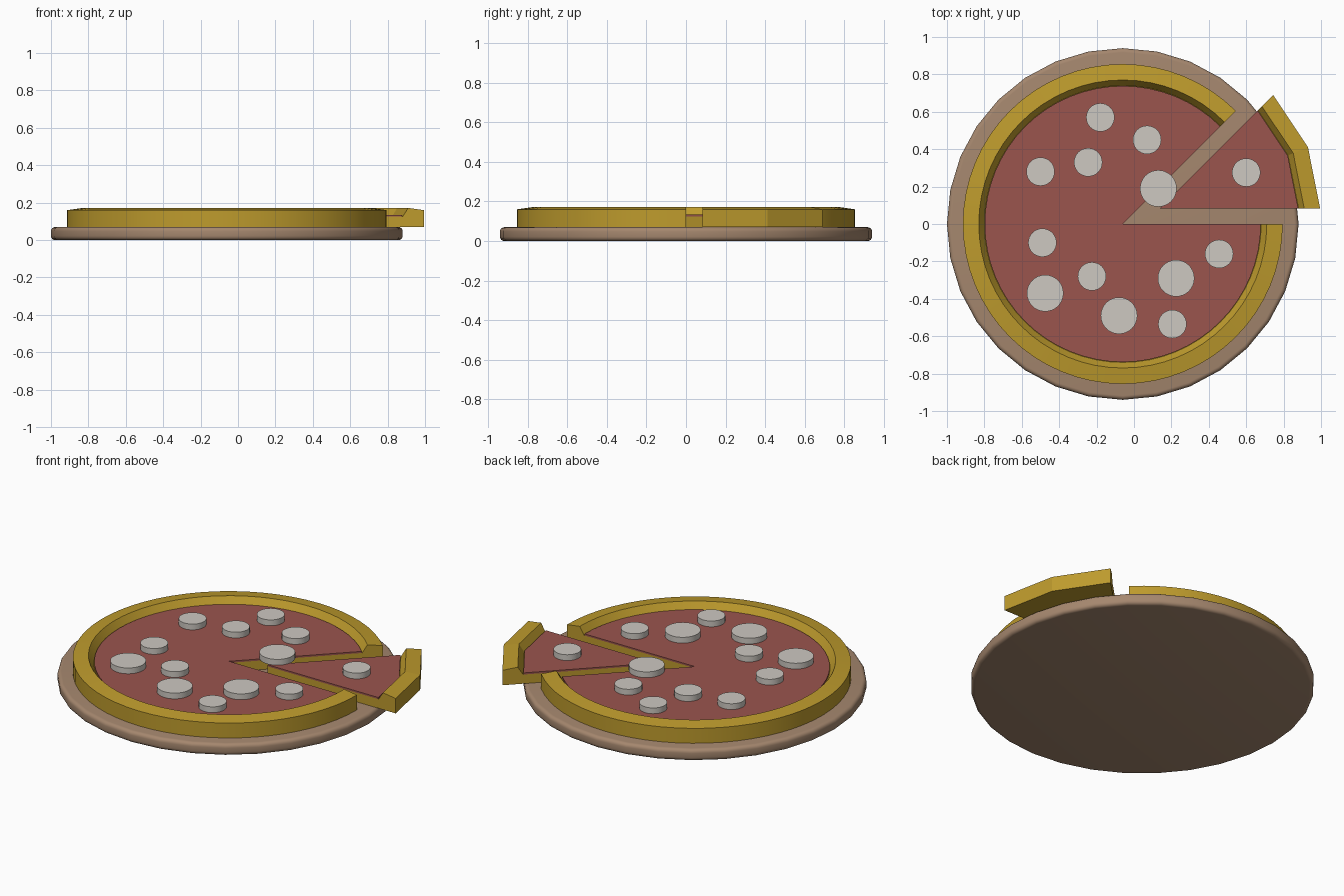
import bpy, bmesh, math
from mathutils import Vector

cube = bpy.data.objects.get("Cube")
if cube:
    bpy.data.objects.remove(cube, do_unlink=True)


def material(name, rgb):
    m = bpy.data.materials.new(name)
    m.use_nodes = True
    color = (*rgb, 1)
    m.diffuse_color = color
    m.node_tree.nodes["Principled BSDF"].inputs["Base Color"].default_value = color
    return m


WOOD = material("board brown", (0.376, 0.242, 0.156))
CRUST = material("crust gold", (0.515, 0.328, 0.026))
SAUCE = material("sauce red", (0.328, 0.091, 0.076))
TOPPING = material("topping pale grey", (0.61, 0.578, 0.533))


def finish(name, bm, mat, location, smooth=True):
    bmesh.ops.recalc_face_normals(bm, faces=bm.faces[:])
    mesh = bpy.data.meshes.new(name)
    bm.to_mesh(mesh)
    bm.free()
    mesh.materials.append(mat)
    ob = bpy.data.objects.new(name, mesh)
    ob.location = location
    bpy.context.collection.objects.link(ob)
    if smooth:
        bpy.ops.object.select_all(action='DESELECT')
        ob.select_set(True)
        bpy.context.view_layer.objects.active = ob
        bpy.ops.object.shade_smooth_by_angle(angle=math.radians(30))
    return ob


def disc(name, mat, radius, height, location, sides, bevel=0):
    """Solid disc standing on its location, with an optional rounded rim."""
    bm = bmesh.new()
    bmesh.ops.create_cone(bm, cap_ends=True, segments=sides, radius1=radius,
                          radius2=radius, depth=height)
    bmesh.ops.translate(bm, verts=bm.verts[:], vec=(0, 0, height / 2))
    if bevel:
        rims = [e for e in bm.edges if abs(e.verts[0].co.z - e.verts[1].co.z) < 1e-5]
        bmesh.ops.bevel(bm, geom=rims, offset=bevel, segments=4, profile=0.5,
                        affect='EDGES')
    return finish(name, bm, mat, location)


def wedge(name, mat, profile, start, end, steps, location, smooth):
    """Sweep a closed (radius, height) profile through part of a turn."""
    bm = bmesh.new()
    rings = []
    for i in range(steps + 1):
        a = math.radians(start + (end - start) * i / steps)
        rings.append([bm.verts.new((r * math.cos(a), r * math.sin(a), z))
                      for r, z in profile])
    for a, b in zip(rings, rings[1:]):
        for j in range(len(profile)):
            k = (j + 1) % len(profile)
            if profile[j][0] or profile[k][0]:
                bm.faces.new((a[j], a[k], b[k], b[j]))
    bm.faces.new(rings[0])
    bm.faces.new(rings[-1])
    bmesh.ops.remove_doubles(bm, verts=bm.verts[:], dist=1e-5)
    return finish(name, bm, mat, location, smooth)


CENTRE = Vector((-0.06, 0, 0))
BASE, SAUCE_LOW, SAUCE_TOP = 0.07, 0.125, 0.135
crust_profile = [(0, BASE), (0.855, BASE), (0.855, 0.16), (0.77, 0.172),
                 (0.74, SAUCE_LOW), (0, SAUCE_LOW)]
sauce_profile = [(0, SAUCE_LOW), (0.738, SAUCE_LOW), (0.738, SAUCE_TOP), (0, SAUCE_TOP)]

# Round wooden board
disc("board", WOOD, 0.94, BASE, CENTRE, 32, bevel=0.022)

# Main pizza with one eighth missing, and the slice pulled outward
slice_at = CENTRE + Vector((0.2, 0.084, 0))
for part, start, end, steps, at, smooth in (
        ("pizza", 45, 360, 56, CENTRE, True),
        ("slice", 0, 45, 2, slice_at, False)):
    wedge(part + "_crust", CRUST, crust_profile, start, end, steps, at, smooth)
    wedge(part + "_sauce", SAUCE, sauce_profile, start, end, steps, at, smooth)

# Round toppings in two sizes
small = [(-0.18, 0.57), (0.07, 0.45), (-0.245, 0.33), (-0.5, 0.28), (0.6, 0.275),
         (-0.49, -0.1), (-0.225, -0.28), (0.455, -0.16), (0.205, -0.535)]
large = [(0.13, 0.19), (-0.475, -0.37), (-0.08, -0.49), (0.225, -0.29)]
for size, radius, spots in (("small", 0.076, small), ("large", 0.098, large)):
    for n, (x, y) in enumerate(spots, 1):
        disc(f"{size}_topping_{n}", TOPPING, radius, 0.036,
             (x, y, SAUCE_TOP - 0.001), 32)
